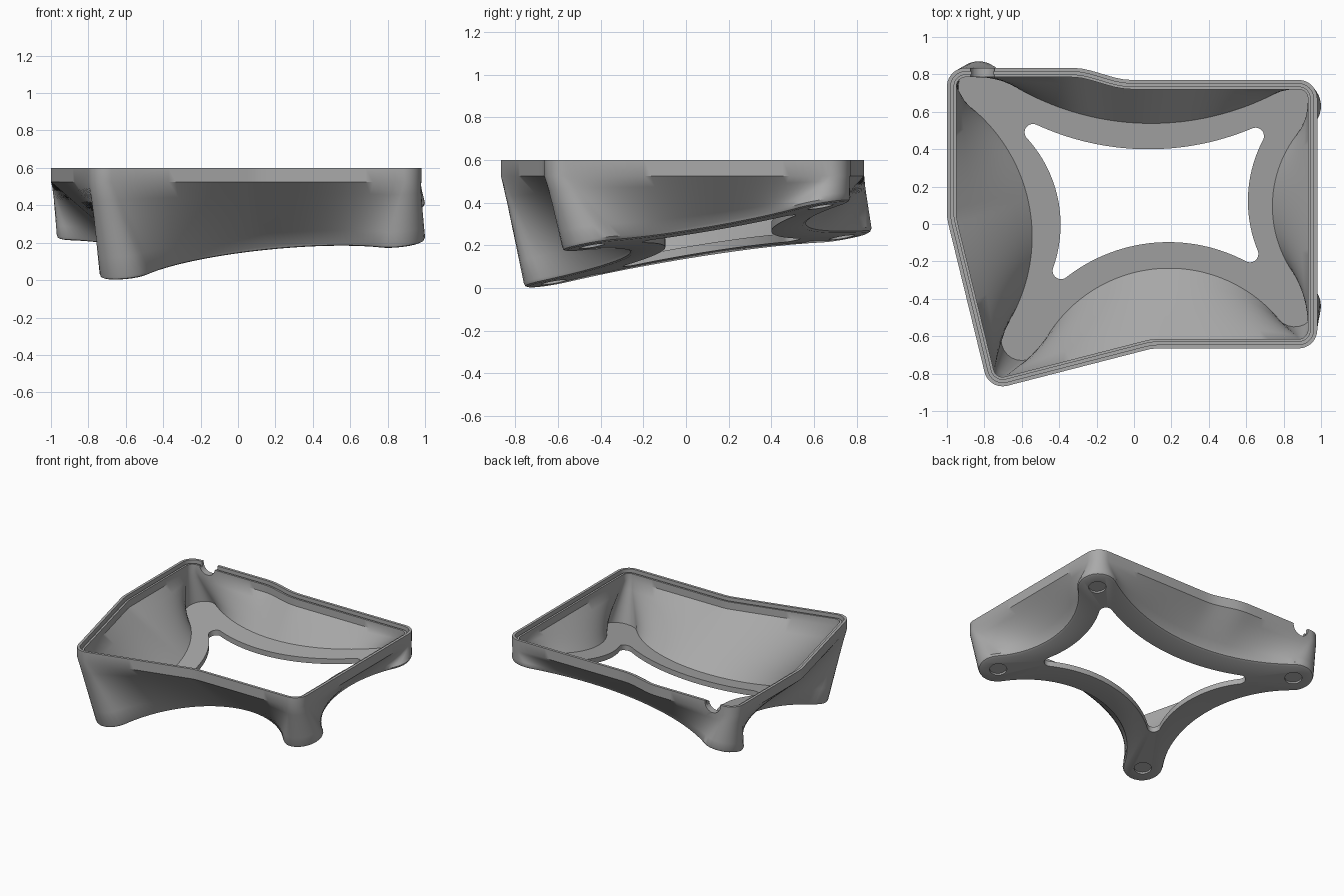
import bpy, bmesh, math
from mathutils import Vector

if "Cube" in bpy.data.objects:
    bpy.data.objects.remove(bpy.data.objects["Cube"])

CORNER, SIDE = 12, 40          # points per rounded corner and per side
TOP, SEAM = 0.60, 0.525
SLOPE = Vector((0.095, 0.172))
BASE = 0.19


def floor_z(p, lift=0.0):
    return p.dot(SLOPE) + BASE + lift


def angle(v):
    return math.atan2(v.y, v.x)


def arc(center, radius, a, b, n):
    return [center + radius * Vector((math.cos(a + (b - a) * i / n), math.sin(a + (b - a) * i / n)))
            for i in range(n + 1)]


def resample(path, n):
    """Evenly spaced interior points along a path."""
    lengths = [(q - p).length for p, q in zip(path, path[1:])]
    result = []
    for k in range(1, n):
        s, i = sum(lengths) * k / n, 0
        while i < len(lengths) - 1 and s > lengths[i]:
            s -= lengths[i]
            i += 1
        result.append(path[i].lerp(path[i + 1], s / max(lengths[i], 1e-9)))
    return result


def star_ring(centers, depths, radius, inset=0.0):
    """Four round lobes joined by tangent arcs that curve inward."""
    pts = [Vector(c) for c in centers]
    circles = []
    for i, depth in enumerate(depths):
        a, b = pts[i], pts[(i + 1) % 4]
        half = (b - a).length / 2
        reach = depth + radius
        h = (half ** 2 - reach ** 2) / (2 * reach)
        outward = Vector(((b - a).y, -(b - a).x)).normalized()
        circles.append(((a + b) / 2 + outward * h, h + depth + inset))
    ring = []
    for i, p in enumerate(pts):
        start = angle(circles[i - 1][0] - p)
        end = angle(circles[i][0] - p)
        while end < start:
            end += math.tau
        ring += arc(p, radius - inset, start, end, CORNER)
        c, big = circles[i]
        u = angle(p - c)
        w = angle(pts[(i + 1) % 4] - c)
        turn = (w - u + math.pi) % math.tau - math.pi
        ring += arc(c, big, u, u + turn, SIDE)[1:-1]
    return ring


# Rim outline: x, y, fillet radius, and whether it is one of the main corners
RIM = [(-0.775, -0.89, 0.10, True), (0.10, -0.665, 0.20, False), (0.98, -0.665, 0.10, True),
       (0.98, 0.77, 0.10, True), (-0.06, 0.77, 0.40, False), (-0.28, 0.835, 0.40, False),
       (-1.0, 0.835, 0.10, True), (-1.0, 0.03, 0.20, False)]


def rim_ring(inset):
    fillets = []
    for i, (x, y, radius, main) in enumerate(RIM):
        p = Vector((x, y))
        d0 = (p - Vector(RIM[i - 1][:2])).normalized()
        d1 = (Vector(RIM[(i + 1) % len(RIM)][:2]) - p).normalized()
        n0, n1 = Vector((-d0.y, d0.x)), Vector((-d1.y, d1.x))
        miter = (n0 + n1) / (1 + n0.dot(n1))
        left_turn = d0.x * d1.y - d0.y * d1.x > 0
        r = radius - inset if left_turn else radius + inset
        sign = 1 if left_turn else -1
        center = p + miter * (inset + sign * r)
        a, b = angle(-sign * n0), angle(-sign * n1)
        b = a + (b - a + math.pi) % math.tau - math.pi
        fillets.append((main, arc(center, r, a, b, CORNER)))
    ring, i = [], 0
    while i < len(fillets):
        ring += fillets[i][1]
        path = [fillets[i][1][-1]]
        i += 1
        while i < len(fillets) and not fillets[i][0]:
            path += fillets[i][1]
            i += 1
        path.append(fillets[i % len(fillets)][1][0])
        ring += resample(path, SIDE)
    return ring


def flat(ring, z):
    return [Vector((p.x, p.y, z)) for p in ring]


def tilted(ring, lift):
    return [Vector((p.x, p.y, floor_z(p, lift))) for p in ring]


def between(a, b, steps=5):
    return [[p.lerp(q, k / steps) for p, q in zip(a, b)] for k in range(1, steps)]


# Section rings, from the rim down the outside, through the opening and back up
FEET = [(-0.60, -0.62), (0.86, -0.44), (0.86, 0.63), (-0.83, 0.73)]
FOOT_DEPTHS = [0.26, 0.09, 0.11, 0.13]
TIPS = [(-0.39, -0.25), (0.62, -0.16), (0.65, 0.47), (-0.54, 0.49)]
TIP_DEPTHS = [0.105, 0.025, 0.08, 0.06]


def foot_ring(inset, lift):
    return tilted(star_ring(FEET, FOOT_DEPTHS, 0.14, inset), lift)


opening = star_ring(TIPS, TIP_DEPTHS, 0.045)
outer_seam, outer_foot = flat(rim_ring(0), SEAM), foot_ring(0, 0.02)
inner_floor, inner_seam = foot_ring(0.03, 0.04), flat(rim_ring(0.05), SEAM)
rings = [flat(rim_ring(0), TOP), outer_seam, *between(outer_seam, outer_foot), outer_foot,
         foot_ring(0.006, 0.006), foot_ring(0.02, 0), tilted(opening, 0), tilted(opening, 0.04),
         inner_floor, *between(inner_floor, inner_seam), inner_seam,
         flat(rim_ring(0.05), TOP - 0.02), flat(rim_ring(0.035), TOP - 0.02),
         flat(rim_ring(0.035), TOP - 0.035), flat(rim_ring(0.02), TOP - 0.035),
         flat(rim_ring(0.02), TOP)]

bm = bmesh.new()
loops = [[bm.verts.new(p) for p in ring] for ring in rings]
count = len(loops[0])
for a, b in zip(loops, loops[1:] + loops[:1]):
    for i in range(count):
        j = (i + 1) % count
        bm.faces.new((a[i], b[i], b[j], a[j]))
bmesh.ops.remove_doubles(bm, verts=bm.verts, dist=0.0001)
bmesh.ops.recalc_face_normals(bm, faces=bm.faces)
mesh = bpy.data.meshes.new("tilted_case_shell")
bm.to_mesh(mesh)
bm.free()
shell = bpy.data.objects.new("tilted_case_shell", mesh)
bpy.context.collection.objects.link(shell)

grey = bpy.data.materials.new("mid grey")
grey.use_nodes = True
grey.diffuse_color = (0.4, 0.4, 0.4, 1)
grey.node_tree.nodes["Principled BSDF"].inputs["Base Color"].default_value = (0.4, 0.4, 0.4, 1)
mesh.materials.append(grey)


def cut(center, axis, radius, depth):
    """Cut a round hole in the shell."""
    bpy.ops.mesh.primitive_cylinder_add(vertices=40, radius=radius, depth=depth, location=center)
    cutter = bpy.context.object
    cutter.rotation_euler = axis.to_track_quat("Z", "Y").to_euler()
    cutter.hide_render = True
    cutter.data.materials.append(grey)
    bpy.context.view_layer.objects.active = shell
    mod = shell.modifiers.new("round_cut", "BOOLEAN")
    mod.operation, mod.solver, mod.object = "DIFFERENCE", "EXACT", cutter
    bpy.ops.object.modifier_apply(modifier=mod.name)
    bpy.data.objects.remove(cutter)


# Pad recesses under the feet and the cable notch in the back rim
normal = Vector((-SLOPE.x, -SLOPE.y, 1)).normalized()
for foot in FEET:
    p = Vector(foot)
    cut(Vector((p.x, p.y, floor_z(p))), normal, 0.06, 0.03)
cut(Vector((-0.81, 0.82, TOP - 0.01)), Vector((0, 1, 0)), 0.065, 0.2)

bpy.ops.object.select_all(action="DESELECT")
shell.select_set(True)
bpy.context.view_layer.objects.active = shell
bpy.ops.object.shade_smooth_by_angle(angle=math.radians(35))
